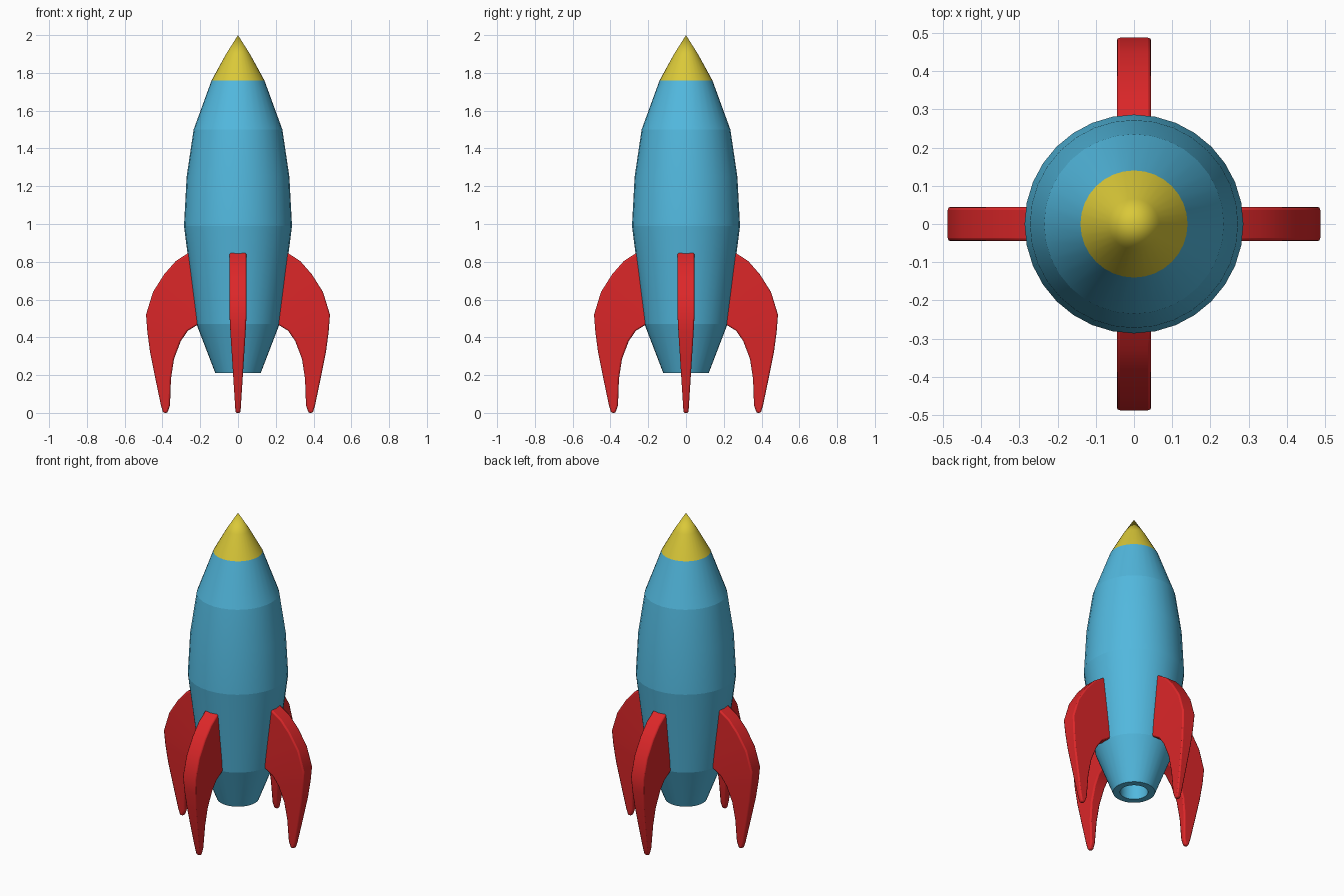
import bpy, bmesh, math

if "Cube" in bpy.data.objects:
    bpy.data.objects.remove(bpy.data.objects["Cube"])


def material(name, color):
    m = bpy.data.materials.new(name)
    m.diffuse_color = (*color, 1)
    m.use_nodes = True
    m.node_tree.nodes["Principled BSDF"].inputs["Base Color"].default_value = m.diffuse_color
    return m


BLUE = material("blue", (0.084, 0.48, 0.73))
RED = material("red", (0.72, 0.02, 0.022))
YELLOW = material("yellow", (0.70, 0.58, 0.04))


def finish(bm, name, mat):
    bmesh.ops.remove_doubles(bm, verts=bm.verts, dist=1e-5)
    bmesh.ops.recalc_face_normals(bm, faces=bm.faces)
    mesh = bpy.data.meshes.new(name)
    bm.to_mesh(mesh)
    bm.free()
    mesh.materials.append(mat)
    ob = bpy.data.objects.new(name, mesh)
    bpy.context.collection.objects.link(ob)
    return ob


def lathe(name, profile, mat, creases, sides=32):
    """Revolve (radius, z) points; rings at the crease heights stay sharp."""
    bm = bmesh.new()
    rings = []
    for r, z in profile:
        rings.append([bm.verts.new((r * math.cos(a), r * math.sin(a), z))
                      for a in (2 * math.pi * i / sides for i in range(sides))])
    for low, high in zip(rings, rings[1:]):
        for i in range(sides):
            j = (i + 1) % sides
            bm.faces.new((low[i], low[j], high[j], high[i])).smooth = True
    bmesh.ops.remove_doubles(bm, verts=bm.verts, dist=1e-5)
    for e in bm.edges:
        za, zb = (v.co.z for v in e.verts)
        if abs(za - zb) < 1e-5 and any(abs(za - c) < 1e-4 for c in creases):
            e.smooth = False
    return finish(bm, name, mat)


# Hull with hollow exhaust opening
lathe("hull", [(0, 0.32), (0.08, 0.32), (0.08, 0.21), (0.12, 0.21), (0.22, 0.47),
               (0.286, 0.99), (0.272, 1.25), (0.235, 1.50), (0.14, 1.76)],
      BLUE, (0.21, 0.32, 0.47, 0.99, 1.50))

# Nose cone
lathe("nose_cone", [(0.14, 1.76), (0.066, 1.895), (0, 2.0)], YELLOW, ())

# Fin outline as paired (outer, inner) points, from the root down to the foot
FIN = [((0.24, 0.862), (0.22, 0.75)), ((0.33, 0.803), (0.21, 0.62)),
       ((0.39, 0.735), (0.20, 0.53)), ((0.45, 0.64), (0.20, 0.475)),
       ((0.487, 0.52), (0.265, 0.435)), ((0.48, 0.43), (0.303, 0.38)),
       ((0.466, 0.325), (0.339, 0.285)), ((0.435, 0.17), (0.355, 0.18)),
       ((0.408, 0.04), (0.36, 0.04)), ((0.396, 0.0), (0.374, 0.0))]


def fin(name, angle):
    bm = bmesh.new()
    c, s = math.cos(angle), math.sin(angle)
    sections = []
    for outer, inner in FIN:
        sec = []
        for (x, z), side in ((outer, 1), (outer, -1), (inner, -1), (inner, 1)):
            y = side * min(0.045, 0.013 + 0.064 * z)
            sec.append(bm.verts.new((x * c - y * s, x * s + y * c, z)))
        sections.append(sec)
    for a, b in zip(sections, sections[1:]):
        for i in range(4):
            j = (i + 1) % 4
            bm.faces.new((a[i], a[j], b[j], b[i]))
    bm.faces.new(sections[0])
    bm.faces.new(sections[-1])
    ob = finish(bm, name, RED)
    bev = ob.modifiers.new("edge_bevel", "BEVEL")
    bev.width = 0.008
    bev.segments = 2
    bev.limit_method = "ANGLE"
    bev.angle_limit = math.radians(50)
    bpy.ops.object.select_all(action="DESELECT")
    ob.select_set(True)
    bpy.context.view_layer.objects.active = ob
    bpy.ops.object.shade_smooth_by_angle(angle=math.radians(30))


# Four fins around the hull
for n, part in enumerate(("right_fin", "back_fin", "left_fin", "front_fin")):
    fin(part, n * math.pi / 2)
